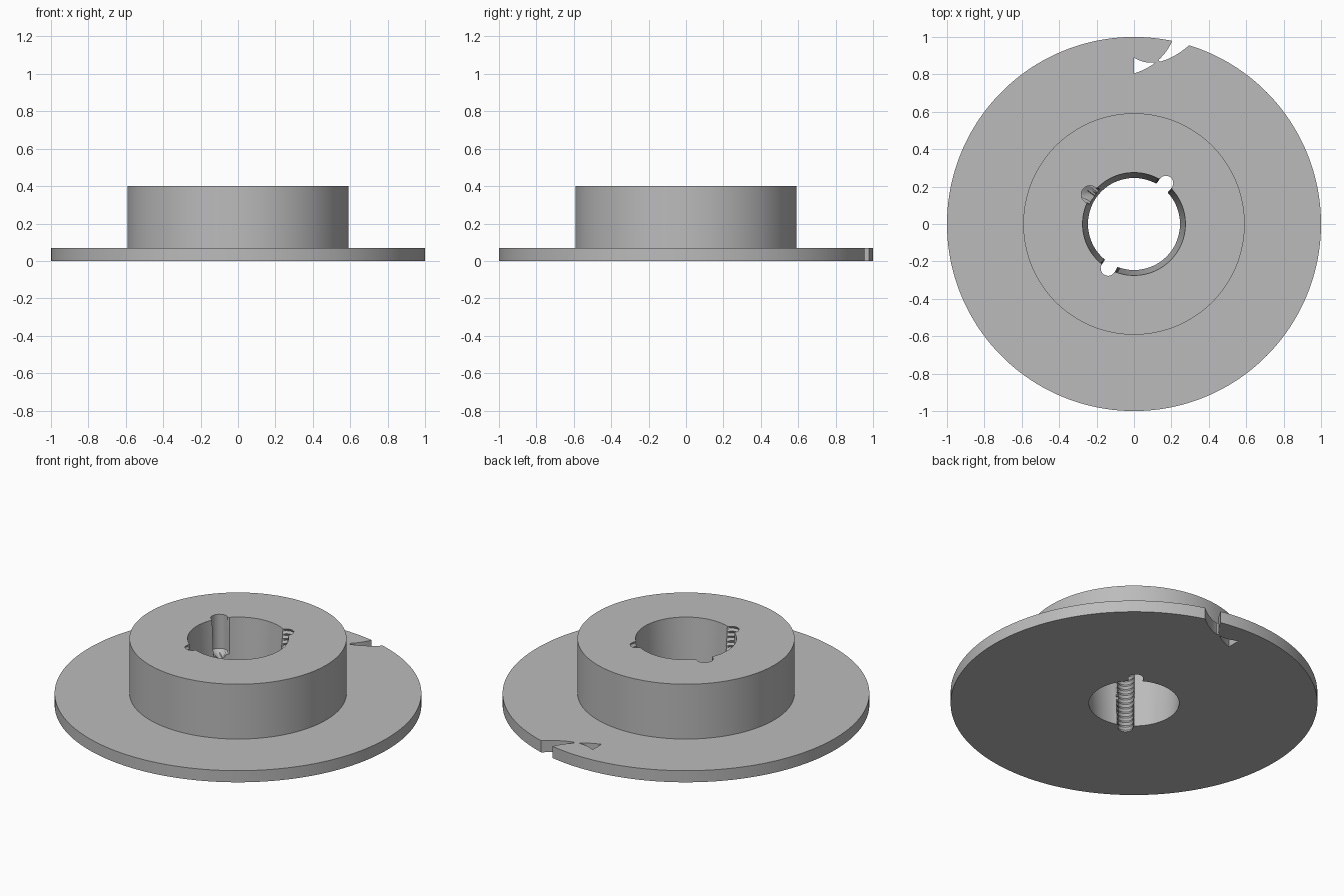
import bpy, bmesh, math
from mathutils import Vector

if "Cube" in bpy.data.objects:
    bpy.data.objects.remove(bpy.data.objects["Cube"], do_unlink=True)

HEIGHT, FLANGE = 0.4, 0.07
HUB_R, BORE_BOTTOM, BORE_TOP = 0.592, 0.246, 0.275
TURNS, MINOR, MAJOR = 14, 0.04, 0.048
BLIND_TIP, BLIND_FLOOR, BLIND_R = 0.165, 0.195, 0.047
SCREW_HOLES = [(0.17, 0.218), (-0.138, -0.237)]
BLIND_HOLE = (-0.235, 0.158)

bm = bmesh.new()


def ring(points, z):
    """Closed loop of vertices at one height."""
    return [bm.verts.new((x, y, z)) for x, y in points]


def wall(lower, upper):
    """Quads between two loops with the same number of points."""
    for i in range(len(lower)):
        bm.faces.new((lower[i - 1], lower[i], upper[i], upper[i - 1]))


def flat(*loops):
    """Fill a flat face bounded by an outline and its holes."""
    edges = [bm.edges.get((l[i - 1], l[i])) for l in loops for i in range(len(l))]
    bmesh.ops.triangle_fill(bm, edges=edges, use_beauty=True, normal=(0, 0, 1))


def polar(r, a):
    return r * math.cos(a), r * math.sin(a)


def arc(a, b, c, t0, t1, n=10):
    """Points of a quadratic curve between two parameters."""
    a, b, c = Vector(a), Vector(b), Vector(c)
    ts = [t0 + (t1 - t0) * i / n for i in range(n + 1)]
    return [tuple(a * (1 - t) ** 2 + b * 2 * t * (1 - t) + c * t * t) for t in ts]


def thread_radius(z):
    """Triangular thread profile, narrow at both ends."""
    phase = (z / HEIGHT * TURNS) % 1
    return MINOR + (MAJOR - MINOR) * (1 - abs(2 * phase - 1))


def blind_radius(z):
    """Drilled hole with a conical end."""
    return BLIND_R * min(1, max(0, (z - BLIND_TIP) / (BLIND_FLOOR - BLIND_TIP)))


def bore_radius(a, z):
    """Tapered bore widened by whichever hole lies in this direction."""
    r = BORE_BOTTOM + (BORE_TOP - BORE_BOTTOM) * z / HEIGHT
    holes = [(c, thread_radius(z)) for c in SCREW_HOLES]
    holes.append((BLIND_HOLE, blind_radius(z)))
    for (x, y), hole_r in holes:
        along = x * math.cos(a) + y * math.sin(a)
        across = y * math.cos(a) - x * math.sin(a)
        if along > 0 and abs(across) < hole_r:
            r = max(r, along + math.sqrt(hole_r ** 2 - across ** 2))
    return r


# Rim notch: two crossing arcs leave an open mouth and a small pointed window
left = ((0, 0.805), (0.1475, 0.8515), (0.205, 0.98))
right = ((0, 0.89), (0.1225, 0.8115), (0.295, 0.955))
start = math.atan2(left[2][1], left[2][0])
end = math.atan2(right[2][1], right[2][0]) + math.tau
rim = [polar(1, start + (end - start) * i / 190) for i in range(191)]
outline = rim + arc(*right, 0.95, 0.51) + arc(*left, 0.53, 0.95)
window = arc(*left, 0, 0.43) + arc(*right, 0.43, 0)

# Flange and hub walls
rim_low, rim_high = ring(outline, 0), ring(outline, FLANGE)
window_low, window_high = ring(window, 0), ring(window, FLANGE)
circle = [polar(HUB_R, math.tau * i / 160) for i in range(160)]
hub_low, hub_high = ring(circle, FLANGE), ring(circle, HEIGHT)
wall(rim_low, rim_high)
wall(window_low, window_high)
wall(hub_low, hub_high)

# Bore directions: even all round, denser across each hole
angles = {round(math.tau * i / 120, 3) for i in range(120)}
for (x, y), hole_r in [(c, MAJOR) for c in SCREW_HOLES] + [(BLIND_HOLE, BLIND_R)]:
    for i in range(-10, 11):
        spread = math.asin(hole_r / math.hypot(x, y) * math.sin(math.pi * i / 20))
        angles.add(round((math.atan2(y, x) + spread) % math.tau, 3))
angles = sorted(angles)

# Bore wall with threaded holes and the blind hole
levels = {HEIGHT * i / (2 * TURNS) for i in range(2 * TURNS)} | {HEIGHT}
levels |= {BLIND_TIP, (BLIND_TIP + BLIND_FLOOR) / 2, BLIND_FLOOR}
bore = [ring([polar(bore_radius(a, z), a) for a in angles], z) for z in sorted(levels)]
for lower, upper in zip(bore, bore[1:]):
    wall(lower, upper)

# Underside, flange top and hub top
flat(rim_low, window_low, bore[0])
flat(rim_high, window_high, hub_low)
flat(hub_high, bore[-1])

bmesh.ops.recalc_face_normals(bm, faces=bm.faces)
mesh = bpy.data.meshes.new("flanged_hub")
bm.to_mesh(mesh)
bm.free()
body = bpy.data.objects.new("flanged_hub", mesh)
bpy.context.collection.objects.link(body)

# Single grey colour
grey = bpy.data.materials.new("plain_grey")
grey.use_nodes = True
colour = (0.5, 0.5, 0.5, 1)
grey.diffuse_color = colour
grey.node_tree.nodes["Principled BSDF"].inputs["Base Color"].default_value = colour
mesh.materials.append(grey)

bpy.ops.object.select_all(action="DESELECT")
body.select_set(True)
bpy.context.view_layer.objects.active = body
bpy.ops.object.shade_smooth_by_angle(angle=math.radians(30))
